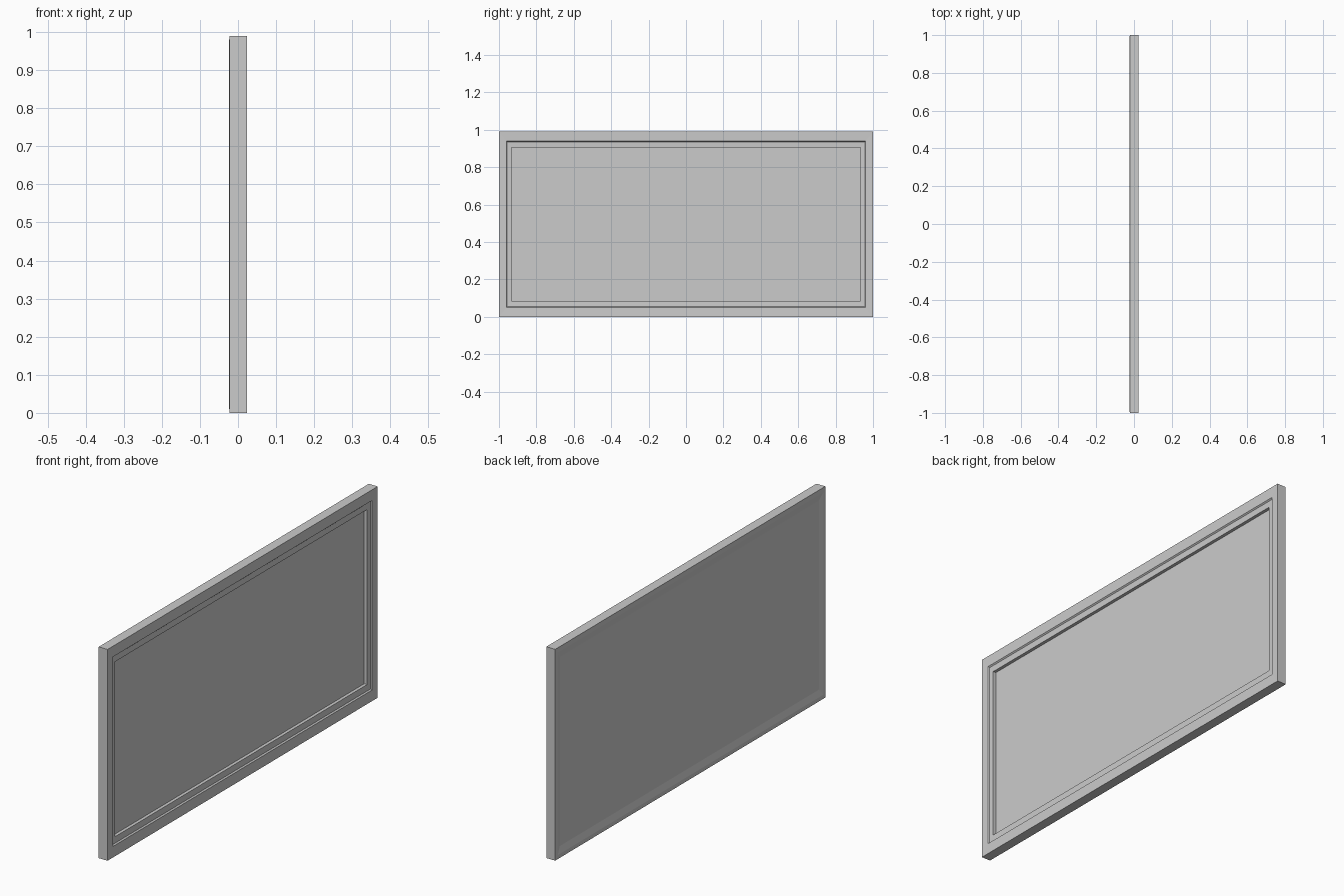
import bpy
import bmesh

if "Cube" in bpy.data.objects:
    bpy.data.objects.remove(bpy.data.objects["Cube"], do_unlink=True)

HALF_LENGTH, HEIGHT = 1.0, 0.99
RISE = 1.27   # rails are a little wider than stiles

grey = bpy.data.materials.new("plain grey")
grey.use_nodes = True
colour = (0.6, 0.6, 0.6, 1)
grey.diffuse_color = colour
grey.node_tree.nodes["Principled BSDF"].inputs["Base Color"].default_value = colour


def make_object(name, bm):
    bmesh.ops.recalc_face_normals(bm, faces=bm.faces)
    mesh = bpy.data.meshes.new(name)
    bm.to_mesh(mesh)
    bm.free()
    mesh.materials.append(grey)
    obj = bpy.data.objects.new(name, mesh)
    bpy.context.collection.objects.link(obj)
    return obj


def ring(bm, inset, x):
    """Rectangle of four corners, moved inward from the outer edge."""
    y, low = HALF_LENGTH - inset, inset * RISE
    high = HEIGHT - low
    corners = ((-y, low), (y, low), (y, high), (-y, high))
    return [bm.verts.new((x, cy, cz)) for cy, cz in corners]


def bridge(bm, a, b):
    for i in range(4):
        j = (i + 1) % 4
        bm.faces.new((a[i], a[j], b[j], b[i]))


# Mitred frame: closed moulding profile as (inset, x)
profile = [
    (0, -0.022), (0, 0.024), (0.040, 0.023), (0.044, 0.017),
    (0.067, 0.016), (0.067, -0.017), (0.042, -0.017), (0.016, -0.024),
]
bm = bmesh.new()
rings = [ring(bm, inset, x) for inset, x in profile]
for k, current in enumerate(rings):
    bridge(bm, current, rings[(k + 1) % len(rings)])
make_object("frame", bm)

# Flat panel held inside the frame
bm = bmesh.new()
face_side, back_side = ring(bm, 0.060, 0.001), ring(bm, 0.041, -0.018)
bridge(bm, face_side, back_side)
bm.faces.new(face_side)
bm.faces.new(back_side)
make_object("panel", bm)
